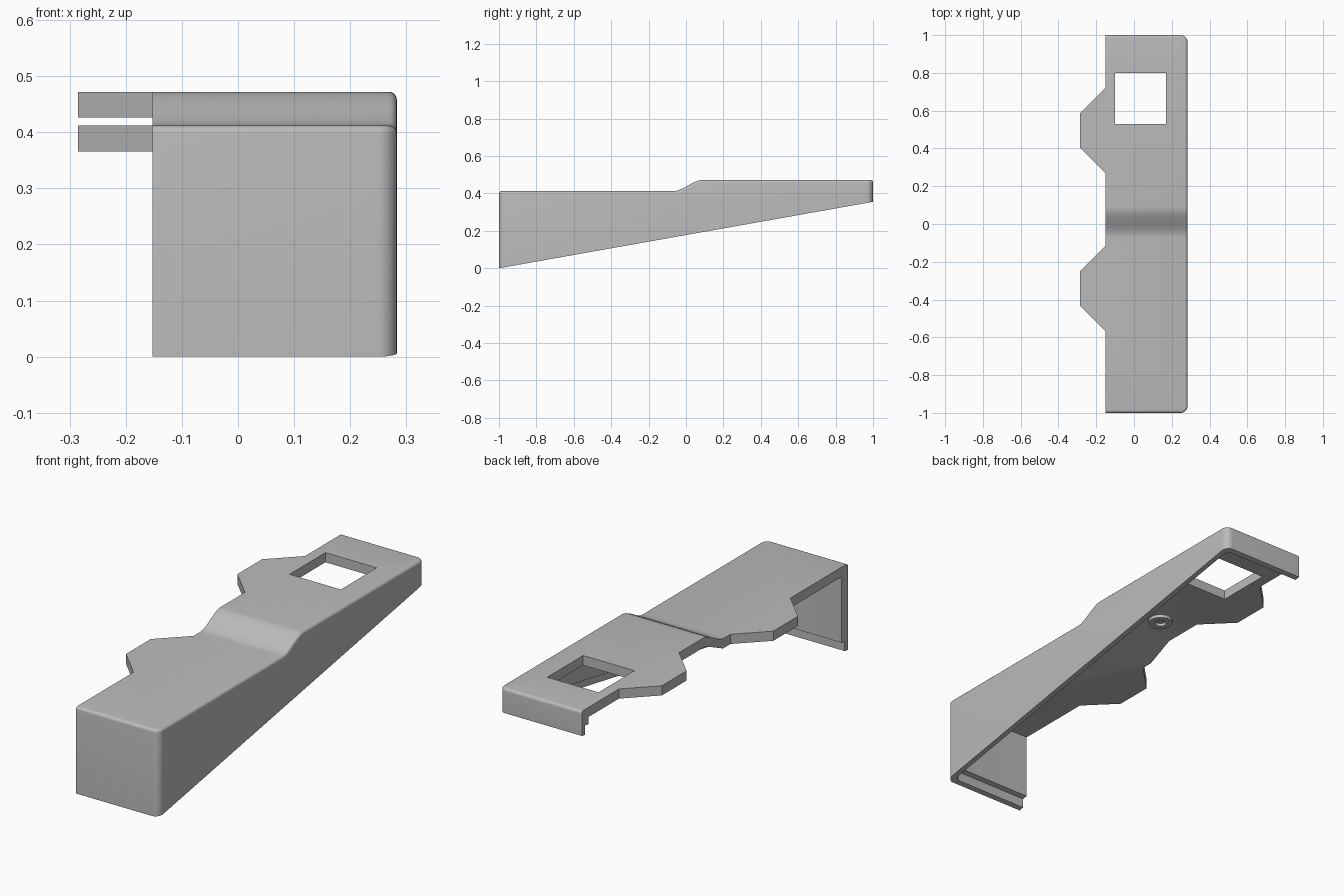
import bpy, bmesh, math
from mathutils import Vector

cube = bpy.data.objects.get("Cube")
if cube:
    bpy.data.objects.remove(cube, do_unlink=True)

OPEN_X, WALL_X = -0.152, 0.283      # open side and closed side
LOW, HIGH = 0.412, 0.472            # two levels of the top
PLATE, WALL, LIP = 0.046, 0.05, 0.025
RISE = 0.355                        # slope of the bottom rim

grey = bpy.data.materials.new("plain_grey")
grey.use_nodes = True
GREY = (0.5, 0.5, 0.5, 1)
grey.diffuse_color = GREY
grey.node_tree.nodes["Principled BSDF"].inputs["Base Color"].default_value = GREY


def rim(y):
    return RISE * (y + 1) / 2


def prism(name, outline, axis, start, end, corner=0, corner_x=None, top_round=0):
    """Extrude an outline along x or z; optionally round upright corners and top edges."""
    bm = bmesh.new()
    place = (lambda p: (start, p[0], p[1])) if axis == "x" else (lambda p: (p[0], p[1], start))
    base = bm.faces.new([bm.verts.new(place(p)) for p in outline])
    grown = bmesh.ops.extrude_face_region(bm, geom=[base])["geom"]
    move = Vector((end - start, 0, 0)) if axis == "x" else Vector((0, 0, end - start))
    bmesh.ops.translate(bm, vec=move, verts=[g for g in grown if isinstance(g, bmesh.types.BMVert)])
    bmesh.ops.recalc_face_normals(bm, faces=bm.faces)
    if corner:
        upright = [e for e in bm.edges if all(abs(v.co.x - corner_x) < 1e-4 for v in e.verts)
                   and abs(e.verts[0].co.y - e.verts[1].co.y) < 1e-4]
        bmesh.ops.bevel(bm, geom=upright, offset=corner, segments=8, profile=0.5, affect="EDGES")
    if top_round:
        bm.normal_update()
        border = [e for e in bm.edges if len(e.link_faces) == 2
                  and sum(f.normal.z > 0.3 for f in e.link_faces) == 1
                  and not all(abs(v.co.x - OPEN_X) < 1e-4 for v in e.verts)]
        bmesh.ops.bevel(bm, geom=border, offset=top_round, segments=5, profile=0.5, affect="EDGES")
    mesh = bpy.data.meshes.new(name)
    bm.to_mesh(mesh)
    bm.free()
    obj = bpy.data.objects.new(name, mesh)
    bpy.context.collection.objects.link(obj)
    mesh.materials.append(grey)
    return obj


def combine(target, tool, operation):
    mod = target.modifiers.new(operation.lower(), "BOOLEAN")
    mod.object, mod.operation, mod.solver = tool, operation, "EXACT"
    bpy.context.view_layer.objects.active = target
    bpy.ops.object.modifier_apply(modifier=mod.name)
    bpy.data.objects.remove(tool, do_unlink=True)


# Outer body with a soft S-shaped step across the top
STEPS = 14
step = []
for i in range(STEPS + 1):
    t = i / STEPS
    step.append((-0.07 + 0.16 * t, LOW + (HIGH - LOW) * t * t * (3 - 2 * t)))
body = prism("cover_shell", [(-1, 0), (-1, LOW)] + step + [(1, HIGH), (1, RISE)],
             "x", OPEN_X, WALL_X, corner=0.035, corner_x=WALL_X, top_round=0.014)

# Hollow inside, open below and on one side
a, b, x = -1 + WALL, 1 - WALL, WALL_X - WALL
hollow = prism("hollow_cutter", [(a, -1), (a, LOW - PLATE), (-0.06, LOW - PLATE),
                                 (0.07, HIGH - PLATE), (b, HIGH - PLATE), (b, -1)],
               "x", -1, x, corner=0.025, corner_x=x)
combine(body, hollow, "DIFFERENCE")

# Stepped thin lip along the sloping rim
a, b, x = -1 + LIP, 1 - LIP, WALL_X - LIP
lip = prism("lip_cutter", [(a, -1), (a, rim(a) + 0.045), (b, rim(b) + 0.045), (b, -1)],
            "x", -1, x, corner=0.03, corner_x=x)
combine(body, lip, "DIFFERENCE")

# Square window through the plate
window = prism("window_cutter", [(-0.1, 0.53), (0.17, 0.53), (0.17, 0.8), (-0.1, 0.8)],
               "z", 0.38, 1)
combine(body, window, "DIFFERENCE")

# Two tapered side tabs
for y, top in ((-0.342, LOW), (0.495, HIGH)):
    tab = prism("side_tab", [(OPEN_X, y - 0.226), (-0.285, y - 0.093),
                             (-0.285, y + 0.093), (OPEN_X, y + 0.226)],
                "z", top - PLATE, top)
    combine(body, tab, "UNION")


# Small round boss with a blind hole under the plate
def circle(radius):
    return [(radius * math.cos(k * math.tau / 32), 0.19 + radius * math.sin(k * math.tau / 32))
            for k in range(32)]


boss = prism("screw_boss", circle(0.055), "z", HIGH - PLATE - 0.015, HIGH - PLATE + 0.004)
combine(boss, prism("hole_cutter", circle(0.026), "z", 0.3, HIGH - PLATE - 0.0005), "DIFFERENCE")

for obj in (body, boss):
    bpy.ops.object.select_all(action="DESELECT")
    obj.select_set(True)
    bpy.context.view_layer.objects.active = obj
    bpy.ops.object.shade_smooth_by_angle(angle=math.radians(30))
